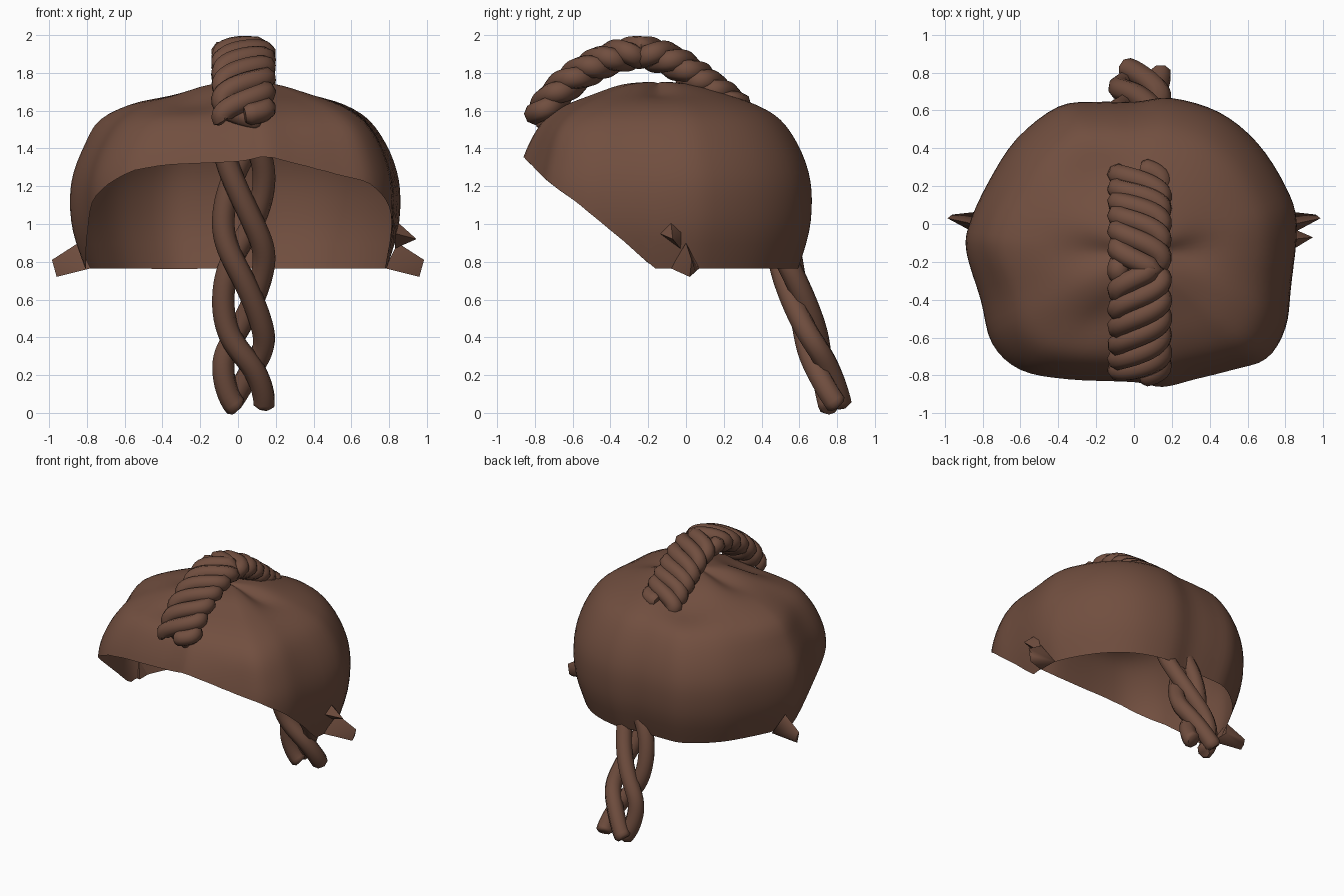
import bpy, bmesh, math
from mathutils import Vector

if "Cube" in bpy.data.objects:
    bpy.data.objects.remove(bpy.data.objects["Cube"])

brown = bpy.data.materials.new("warm brown")
brown.diffuse_color = (0.165, 0.077, 0.05, 1)
brown.use_nodes = True
brown.node_tree.nodes["Principled BSDF"].inputs["Base Color"].default_value = brown.diffuse_color


def add_mesh(name, bm, angle=50):
    me = bpy.data.meshes.new(name)
    bm.to_mesh(me)
    bm.free()
    me.materials.append(brown)
    ob = bpy.data.objects.new(name, me)
    bpy.context.collection.objects.link(ob)
    bpy.context.view_layer.objects.active = ob
    bpy.ops.object.select_all(action='DESELECT')
    ob.select_set(True)
    bpy.ops.object.shade_smooth_by_angle(angle=math.radians(angle))
    return ob


def spline(pts, t, closed=False):
    """Catmull-Rom point at t in 0..1 along the control points."""
    n = len(pts)
    spans = n if closed else n - 1
    u = min(max(t, 0), 1) * spans
    i = min(int(u), spans - 1)
    u -= i

    def at(k):
        return Vector(pts[k % n] if closed else pts[min(max(k, 0), n - 1)])
    a, b, c, d = (at(i + k) for k in (-1, 0, 1, 2))
    return 0.5 * (2 * b + (c - a) * u + (2 * a - 5 * b + 4 * c - d) * u * u
                  + (3 * b - a - 3 * c + d) * u ** 3)


def bell(x, mid, width):
    return math.exp(-((x - mid) / width) ** 2)


# Cap: open shell lofted from a lumpy plan outline and one dome profile
outline = [(0.0, -0.835), (0.15, -0.86), (0.32, -0.82), (0.52, -0.77), (0.7, -0.71), (0.8, -0.55),
           (0.83, -0.33), (0.86, 0.0), (0.8, 0.2), (0.65, 0.43), (0.45, 0.59), (0.2, 0.665),
           (0.0, 0.645), (-0.2, 0.645), (-0.4, 0.62), (-0.62, 0.45), (-0.77, 0.22), (-0.87, 0.0),
           (-0.885, -0.15), (-0.81, -0.4), (-0.75, -0.63), (-0.6, -0.77), (-0.35, -0.82)]
profile = [(0.0, 1.75), (0.12, 1.75), (0.27, 1.735), (0.45, 1.69), (0.65, 1.63), (0.8, 1.55),
           (0.91, 1.42), (0.98, 1.27), (1.0, 1.12), (0.98, 0.95), (0.91, 0.76)]
dense = [spline(profile, k / 400) for k in range(401)]
centre = Vector((0.03, -0.15))


def shell_section(edge, rows):
    """Points from crown to rim below one outline point."""
    front = max(0, -0.17 - edge.y)
    rim = 0.765 + front * 0.86 - 0.02 * bell(edge.y, -0.73, 0.1)
    kept = [p for p in dense if p.y >= rim - 0.002]
    widest = max(p.x for p in kept)
    out = edge - centre
    ang = math.degrees(math.atan2(out.y, out.x)) % 360
    side = min(ang % 180, 180 - ang % 180)
    pts = []
    for j in range(1, rows + 1):
        f, z = kept[round(j / rows * (len(kept) - 1))]
        f /= widest
        # gathered folds at both sides, soft valleys at back and front left
        dz = 0.045 * bell(f, 0.28, 0.2) * bell(side, 0, 18)
        dz += 0.06 * bell(f, 0.52, 0.22) * bell(ang, 118, 24)
        dz += 0.045 * bell(f, 0.55, 0.22) * bell(ang, 238, 24)
        # fuller shoulders between the valleys
        df = 0.03 * bell(ang, 172, 22) * bell(z, 1.55, 0.1)
        df += 0.025 * bell(ang, 315, 22) * bell(z, 1.5, 0.12)
        p = centre + out * (f + df)
        pts.append((p.x, p.y, z - dz))
    return pts


bm = bmesh.new()
N, R = 92, 30
cols = [[bm.verts.new(p) for p in shell_section(spline(outline, i / N, True), R)] for i in range(N)]
crown = bm.verts.new((centre.x, centre.y, 1.745))
for i in range(N):
    a, b = cols[i], cols[(i + 1) % N]
    bm.faces.new((crown, a[0], b[0]))
    for j in range(R - 1):
        bm.faces.new((a[j], a[j + 1], b[j + 1], b[j]))
bmesh.ops.recalc_face_normals(bm, faces=bm.faces)
cap = add_mesh("cap_shell", bm, 80)
if cap.data.polygons[0].normal.z < 0:
    cap.data.flip_normals()


def tube(name, pts, radius, sides=8):
    """Capped round strand along a list of points."""
    bm = bmesh.new()
    rings = []
    nrm = None
    for i, p in enumerate(pts):
        tan = (pts[min(i + 1, len(pts) - 1)] - pts[max(i - 1, 0)]).normalized()
        nrm = nrm or tan.orthogonal()
        nrm = (nrm - tan * nrm.dot(tan)).normalized()
        bi = tan.cross(nrm)
        rr = radius * (0.72 if i in (0, len(pts) - 1) else 1)
        rings.append([bm.verts.new(p + rr * (math.cos(k * math.tau / sides) * nrm
                                             + math.sin(k * math.tau / sides) * bi))
                      for k in range(sides)])
    for a, b in zip(rings, rings[1:]):
        for k in range(sides):
            m = (k + 1) % sides
            bm.faces.new((a[k], a[m], b[m], b[k]))
    bm.faces.new(rings[0][::-1])
    bm.faces.new(rings[-1])
    bmesh.ops.recalc_face_normals(bm, faces=bm.faces)
    add_mesh(name, bm)


def twisted_rope(name, path, turn, wide, deep, radius, steps, strands=3):
    """Strands wound in a flat helix around a path in the y-z plane."""
    for s in range(strands):
        pts = []
        for i in range(steps + 1):
            t = i / steps
            c = spline(path, t)
            tan = (spline(path, t + 0.01) - spline(path, t - 0.01)).normalized()
            a = turn(t) + s * math.tau / strands
            d = deep * math.sin(a)
            pts.append(Vector((0.03 + wide * math.cos(a), c.x - tan.y * d, c.y + tan.x * d)))
        tube(f"{name}_strand_{s + 1}", pts, radius)


# Arched rope over the crown, its twist mirrored about the middle
arch = [(-0.775, 1.56), (-0.69, 1.685), (-0.55, 1.80), (-0.4, 1.875), (-0.24, 1.907),
        (-0.08, 1.865), (0.05, 1.78), (0.16, 1.70), (0.27, 1.61)]
twisted_rope("top_rope", arch, lambda t: abs(t - 0.5) * 8.4 * math.pi + 0.9,
             0.114, 0.034, 0.059, 120)

# Hanging braid from inside the shell to the floor
tail = [(0.33, 1.55), (0.40, 1.3), (0.475, 1.0), (0.545, 0.75), (0.645, 0.45), (0.715, 0.25), (0.795, 0.035)]
twisted_rope("hanging_braid", tail, lambda t: 2.55 + t * 2.6 * math.pi,
             0.108, 0.037, 0.06, 60)


# Side tufts: small wedges poking out near the rim
def tuft(name, corners):
    bm = bmesh.new()
    for c in corners:
        bm.verts.new(c)
    bmesh.ops.convex_hull(bm, input=bm.verts)
    bmesh.ops.recalc_face_normals(bm, faces=bm.faces)
    add_mesh(name, bm, 70)


for label, sx in (("left", -1), ("right", 1)):
    tuft(label + "_tuft", [(sx * x, y, z) for x, y, z in (
        (0.78, -0.08, 0.765), (0.78, 0.07, 0.765), (0.845, 0.0, 0.9),
        (0.985, 0.03, 0.81), (0.96, 0.02, 0.72), (0.96, 0.05, 0.75))])
tuft("right_upper_tuft", [(0.83, -0.14, 0.95), (0.83, -0.03, 0.87), (0.845, -0.08, 1.01),
                          (0.83, -0.02, 0.96), (0.945, -0.07, 0.92)])
